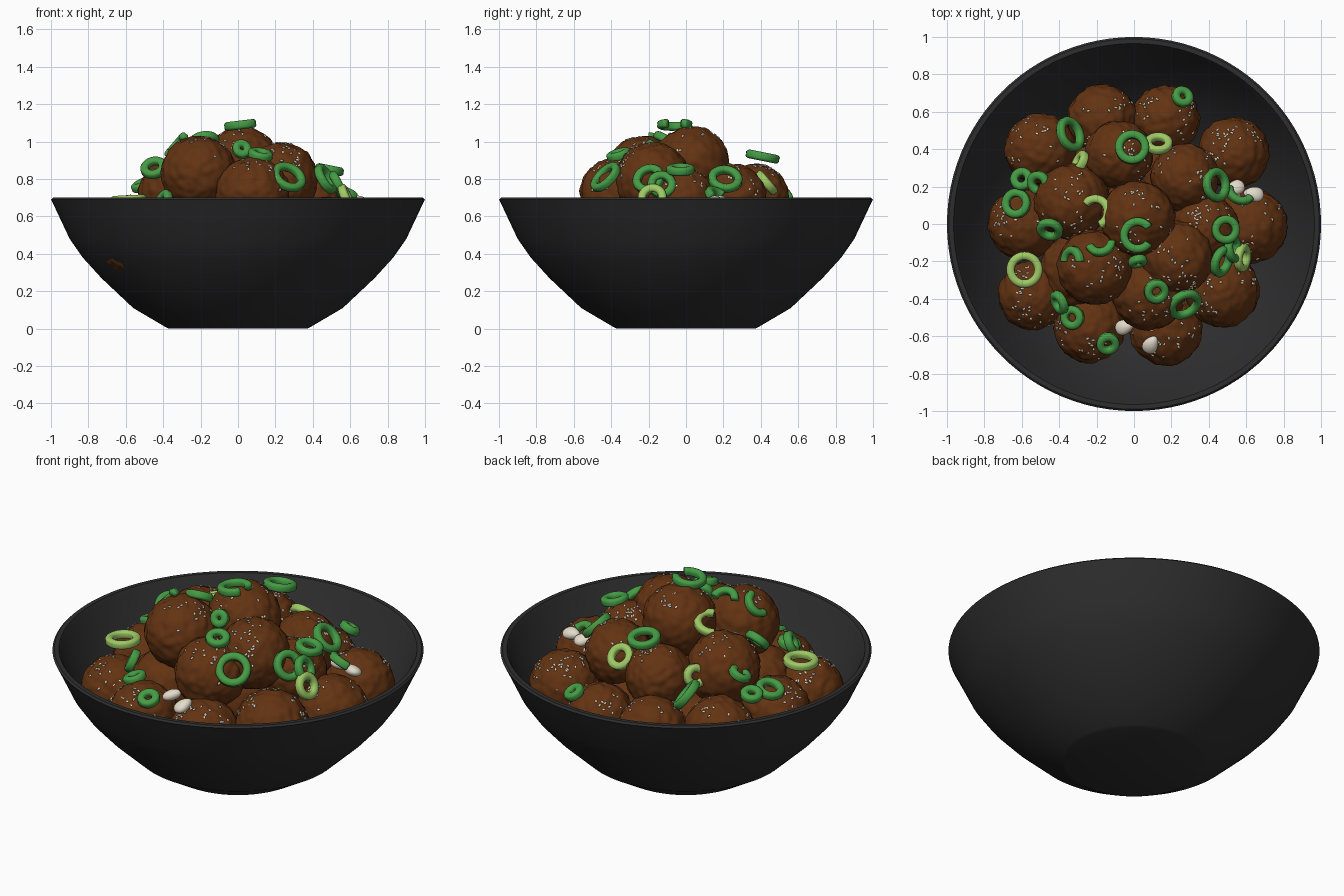
import bpy, bmesh, math, random
from mathutils import Vector, noise

cube = bpy.data.objects.get("Cube")
if cube:
    bpy.data.objects.remove(cube, do_unlink=True)
random.seed(4)


def material(name, rgb):
    m = bpy.data.materials.new(name)
    m.use_nodes = True
    m.diffuse_color = (*rgb, 1)
    m.node_tree.nodes["Principled BSDF"].inputs["Base Color"].default_value = (*rgb, 1)
    return m


CHARCOAL = material("charcoal glaze", (0.027, 0.027, 0.028))
BROWN = material("browned meat", (0.125, 0.033, 0.006))
GREEN = material("onion green", (0.06, 0.33, 0.06))
PALE = material("pale onion green", (0.34, 0.58, 0.13))
CREAM = material("sesame cream", (0.72, 0.66, 0.54))
NUT = material("peanut white", (0.78, 0.72, 0.6))


def finish(name, bm, mat):
    bmesh.ops.recalc_face_normals(bm, faces=bm.faces)
    me = bpy.data.meshes.new(name)
    bm.to_mesh(me)
    bm.free()
    me.materials.append(mat)
    for p in me.polygons:
        p.use_smooth = True
    ob = bpy.data.objects.new(name, me)
    bpy.context.collection.objects.link(ob)
    return ob


# Bowl: one revolved profile, outside up to the rim and back down inside
profile = [(0, 0), (0.37, 0), (0.39, 0.01), (0.56, 0.11), (0.73, 0.27), (0.83, 0.38), (0.9, 0.48),
           (0.98, 0.65), (1, 0.69), (0.99, 0.7), (0.965, 0.7), (0.95, 0.675), (0.87, 0.49),
           (0.7, 0.29), (0.53, 0.15), (0.36, 0.06), (0, 0.05)]
bm = bmesh.new()
verts = [bm.verts.new((r, 0, z)) for r, z in profile]
edges = [bm.edges.new(pair) for pair in zip(verts, verts[1:])]
bmesh.ops.spin(bm, geom=verts + edges, cent=(0, 0, 0), axis=(0, 0, 1),
               angle=math.tau, steps=96, use_merge=True)
bmesh.ops.remove_doubles(bm, verts=bm.verts, dist=0.0005)
bowl = finish("bowl", bm, CHARCOAL)
bpy.context.view_layer.objects.active = bowl
bowl.select_set(True)
bpy.ops.object.shade_smooth_by_angle(angle=math.radians(30))
bowl.select_set(False)

# Meatballs: centre and radius
balls = [(-0.17, 0.56, 0.48, 0.185), (0.17, 0.56, 0.47, 0.18), (-0.5, 0.4, 0.5, 0.19),
         (0.53, 0.38, 0.49, 0.19), (-0.08, 0.37, 0.7, 0.18), (0.27, 0.25, 0.7, 0.18),
         (-0.33, 0.12, 0.72, 0.2), (0.02, 0.03, 0.88, 0.2), (-0.21, -0.23, 0.83, 0.2),
         (0.23, -0.18, 0.8, 0.195), (0.62, -0.01, 0.5, 0.2), (-0.59, 0, 0.49, 0.19),
         (-0.54, -0.38, 0.46, 0.185), (0.47, -0.35, 0.5, 0.2), (-0.24, -0.55, 0.45, 0.19),
         (0.17, -0.56, 0.45, 0.195), (0.08, -0.37, 0.72, 0.195), (0.38, -0.02, 0.68, 0.18),
         (0, 0, 0.45, 0.25), (-0.3, -0.25, 0.5, 0.2), (0.2, 0.25, 0.4, 0.2), (-0.25, 0.25, 0.4, 0.2)]
for i, (x, y, z, r) in enumerate(balls):
    bm = bmesh.new()
    bmesh.ops.create_icosphere(bm, subdivisions=5, radius=1)
    shift = Vector((i * 7.3, i * 3.1, 0))
    for v in bm.verts:
        d = v.co.normalized()
        bump = 0.05 * noise.noise(d * 5 + shift) + 0.03 * noise.noise(d * 2 + shift)
        v.co = Vector((x, y, z)) + d * r * (1 + bump)
    finish(f"meatball_{i + 1}", bm, BROWN)


def pose(bm, verts, at, normal, spin):
    """Stand new geometry on a point, its z axis along the normal."""
    q = Vector(normal).normalized().to_track_quat('Z', 'Y')
    for v in verts:
        c, s = math.cos(spin), math.sin(spin)
        p = Vector((v.co.x * c - v.co.y * s, v.co.x * s + v.co.y * c, v.co.z))
        v.co = q @ p + Vector(at)


def onion_ring(name, at, normal, radius, mat, start=0, arc=360):
    """A slice with a twin-ridged section, either closed or an open arc."""
    bm = bmesh.new()
    steps, sides = 28, 14
    loops = []
    count = steps if arc == 360 else steps + 1
    for i in range(count):
        a = math.radians(start + arc * i / steps)
        loop = []
        for j in range(sides):
            t = math.tau * j / sides
            w = radius - 0.025 + 0.025 * math.cos(t) * (1 - 0.22 * math.exp(-12 * math.sin(t) ** 2))
            loop.append(bm.verts.new((w * math.cos(a), w * math.sin(a), 0.024 * math.sin(t))))
        loops.append(loop)
    pairs = list(zip(loops, loops[1:])) + ([(loops[-1], loops[0])] if arc == 360 else [])
    for a, b in pairs:
        for j in range(sides):
            k = (j + 1) % sides
            bm.faces.new((a[j], a[k], b[k], b[j]))
    if arc < 360:
        bm.faces.new(loops[0])
        bm.faces.new(loops[-1])
    pose(bm, bm.verts, at, normal, 0)
    finish(name, bm, mat)


# Closed rings: position, facing (x, y, z), radius
rings = [((-0.01, 0.41, 0.92), (0, 0.2, 1), 0.095), ((0.44, 0.21, 0.8), (0.7, 0.1, 0.7), 0.095),
         ((0.49, -0.03, 0.85), (0.2, 0, 1), 0.08), ((0.27, -0.43, 0.81), (0.4, -0.7, 0.7), 0.1),
         ((0.12, -0.36, 0.93), (0.2, -0.3, 1), 0.07), ((-0.14, -0.64, 0.61), (0.1, -0.4, 0.9), 0.065),
         ((-0.33, -0.5, 0.63), (-0.3, -0.1, 0.9), 0.068), ((-0.45, -0.03, 0.86), (-0.2, -0.7, 0.7), 0.075),
         ((-0.63, 0.11, 0.67), (-0.3, 0.1, 0.9), 0.083), ((-0.6, 0.24, 0.68), (-0.2, 0.2, 0.9), 0.065),
         ((-0.51, 0.22, 0.77), (-0.4, -0.2, 0.8), 0.068), ((0.26, 0.68, 0.63), (0.3, 0.4, 0.8), 0.062),
         ((0.02, -0.2, 0.96), (0.2, -0.9, 0.4), 0.055), ((0.47, -0.2, 0.8), (0.8, -0.3, 0.5), 0.09),
         ((0.53, -0.13, 0.77), (0.85, 0.1, 0.4), 0.08)]
for i, (at, n, r) in enumerate(rings):
    onion_ring(f"onion_ring_{i + 1}", at, n, r, GREEN)
pale_rings = [((-0.585, -0.245, 0.69), (-0.05, 0, 1), 0.1), ((0.13, 0.43, 0.78), (0, 0.7, 0.6), 0.08),
              ((0.58, -0.18, 0.7), (0.9, -0.1, 0.4), 0.08)]
for i, (at, n, r) in enumerate(pale_rings):
    onion_ring(f"pale_ring_{i + 1}", at, n, r, PALE)

# Open curls: position, facing, radius, start angle, sweep, colour
curls = [((0.02, -0.06, 1.09), (-0.12, 0, 1), 0.098, 125, 290, GREEN),
         ((-0.34, 0.48, 0.7), (0.7, 0.3, 0.6), 0.1, 0, 360, GREEN),
         ((-0.21, 0.06, 0.93), (-0.3, 0.2, 0.9), 0.1, 60, 200, PALE),
         ((-0.29, 0.33, 0.74), (-0.8, 0.4, 0.3), 0.07, 0, 360, PALE),
         ((-0.33, -0.2, 0.98), (-0.7, 0, 0.6), 0.085, 90, 180, GREEN),
         ((-0.18, -0.1, 1.0), (-0.1, 0.5, 0.8), 0.085, 10, 160, GREEN),
         ((-0.4, -0.42, 0.68), (-0.8, -0.4, 0.4), 0.07, 0, 360, GREEN),
         ((0.57, 0.18, 0.7), (0.3, 0.5, 0.8), 0.09, 20, 150, GREEN)]
for i, (at, n, r, start, arc, mat) in enumerate(curls):
    onion_ring(f"onion_curl_{i + 1}", at, n, r, mat, start, arc)


# Seeds and nuts are stretched spheres gathered into one mesh
def add_grain(bm, at, normal, size, spin, detail):
    new = bmesh.ops.create_icosphere(bm, subdivisions=detail, radius=1)["verts"]
    for v in new:
        taper = 1 - 0.25 * v.co.x
        v.co = Vector((v.co.x * size[0], v.co.y * size[1] * taper, v.co.z * size[2]))
    pose(bm, new, at, normal, spin)


bm = bmesh.new()
for i, (x, y, z, r) in enumerate(balls[:18]):
    c = Vector((x, y, z))
    clusters = [Vector((random.uniform(-1, 1), random.uniform(-1, 1), random.uniform(0.3, 1.2))).normalized()
                for k in range(5)]
    for k in range(34):
        d = random.choice(clusters) + Vector([random.gauss(0, 0.22) for a in range(3)])
        d.normalize()
        p = c + d * r * 1.005
        buried = any((p - Vector(b[:3])).length < b[3] for j, b in enumerate(balls) if j != i)
        if d.z > 0 and not buried:
            add_grain(bm, p, d, (0.012, 0.007, 0.005), random.uniform(0, math.tau), 1)
finish("sesame_seeds", bm, CREAM)

bm = bmesh.new()
for at, n, spin in [((0.09, -0.645, 0.63), (-0.2, -0.4, 0.9), 1.5), ((-0.05, -0.55, 0.62), (-0.4, 0, 0.9), 1.9),
                    ((0.64, 0.16, 0.68), (0.1, 0.3, 0.9), 0.2), ((0.54, 0.19, 0.68), (0, 0.3, 0.9), 0.6)]:
    add_grain(bm, at, n, (0.055, 0.04, 0.03), spin, 3)
finish("peanuts", bm, NUT)
